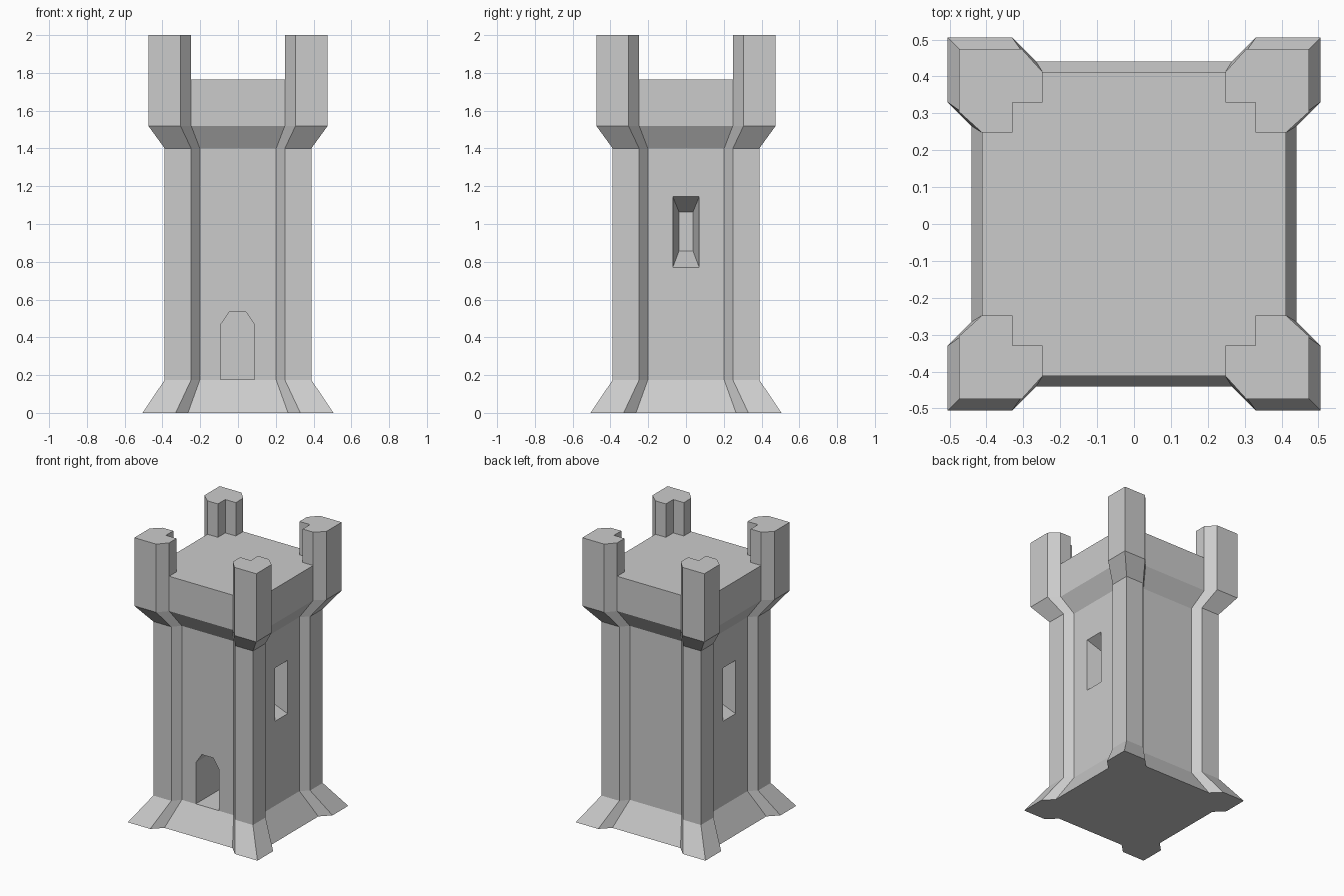
import bpy, bmesh

if "Cube" in bpy.data.objects:
    bpy.data.objects.remove(bpy.data.objects["Cube"])


def loft(name, rings):
    """Solid skinned through closed rings of equal point count."""
    bm = bmesh.new()
    loops = [[bm.verts.new(p) for p in ring] for ring in rings]
    n = len(loops[0])
    for lo, hi in zip(loops, loops[1:]):
        for i in range(n):
            j = (i + 1) % n
            bm.faces.new((lo[i], lo[j], hi[j], hi[i]))
    bm.faces.new(loops[0][::-1])
    bm.faces.new(loops[-1])
    bmesh.ops.recalc_face_normals(bm, faces=bm.faces)
    me = bpy.data.meshes.new(name)
    bm.to_mesh(me)
    bm.free()
    ob = bpy.data.objects.new(name, me)
    bpy.context.collection.objects.link(ob)
    return ob


def four_fold(corner, z):
    """Repeat a corner outline around the z axis."""
    ring = []
    for _ in range(4):
        ring += [(x, y, z) for x, y in corner]
        corner = [(-y, x) for x, y in corner]
    return ring


def section(z, o, a, b, w):
    """Square wall with thicker, chamfered corner piers."""
    return four_fold([(w, b), (o, a), (o, o), (a, o), (b, w)], z)


# Tower body: flared foot, shaft, corbel, crown
tower = loft("tower", [
    section(0.00, 0.505, 0.330, 0.265, 0.440),
    section(0.175, 0.388, 0.248, 0.202, 0.337),
    section(1.40, 0.388, 0.248, 0.202, 0.337),
    section(1.52, 0.475, 0.305, 0.248, 0.412),
    section(2.00, 0.475, 0.305, 0.248, 0.412),
])

# Crown cutter leaves four notched corner merlons
plus = [(1, 0.248), (0.33, 0.248), (0.33, 0.33), (0.248, 0.33), (0.248, 1)]
cutters = [loft("crown_cutter", [four_fold(plus, 1.765), four_fold(plus, 2.3)])]

# Doorway with clipped arch
door = [(-0.092, 0.176), (0.088, 0.176), (0.088, 0.467),
        (0.042, 0.535), (-0.046, 0.535), (-0.092, 0.467)]
cutters.append(loft("door_cutter", [[(x, y, z) for x, z in door] for y in (-0.45, -0.08)]))


# Splayed window recess on each side
def window_ring(x, h, z0, z1):
    return [(x, -h, z0), (x, h, z0), (x, h, z1), (x, -h, z1)]


for s, side in ((1, "right"), (-1, "left")):
    cutters.append(loft(side + "_window_cutter", [
        window_ring(s * 0.50, 0.07, 0.77, 1.145),
        window_ring(s * 0.337, 0.07, 0.77, 1.145),
        window_ring(s * 0.187, 0.037, 0.857, 1.063),
    ]))

for c in cutters:
    c.hide_render = True
    c.hide_set(True)
    m = tower.modifiers.new(c.name, 'BOOLEAN')
    m.operation = 'DIFFERENCE'
    m.solver = 'EXACT'
    m.object = c
